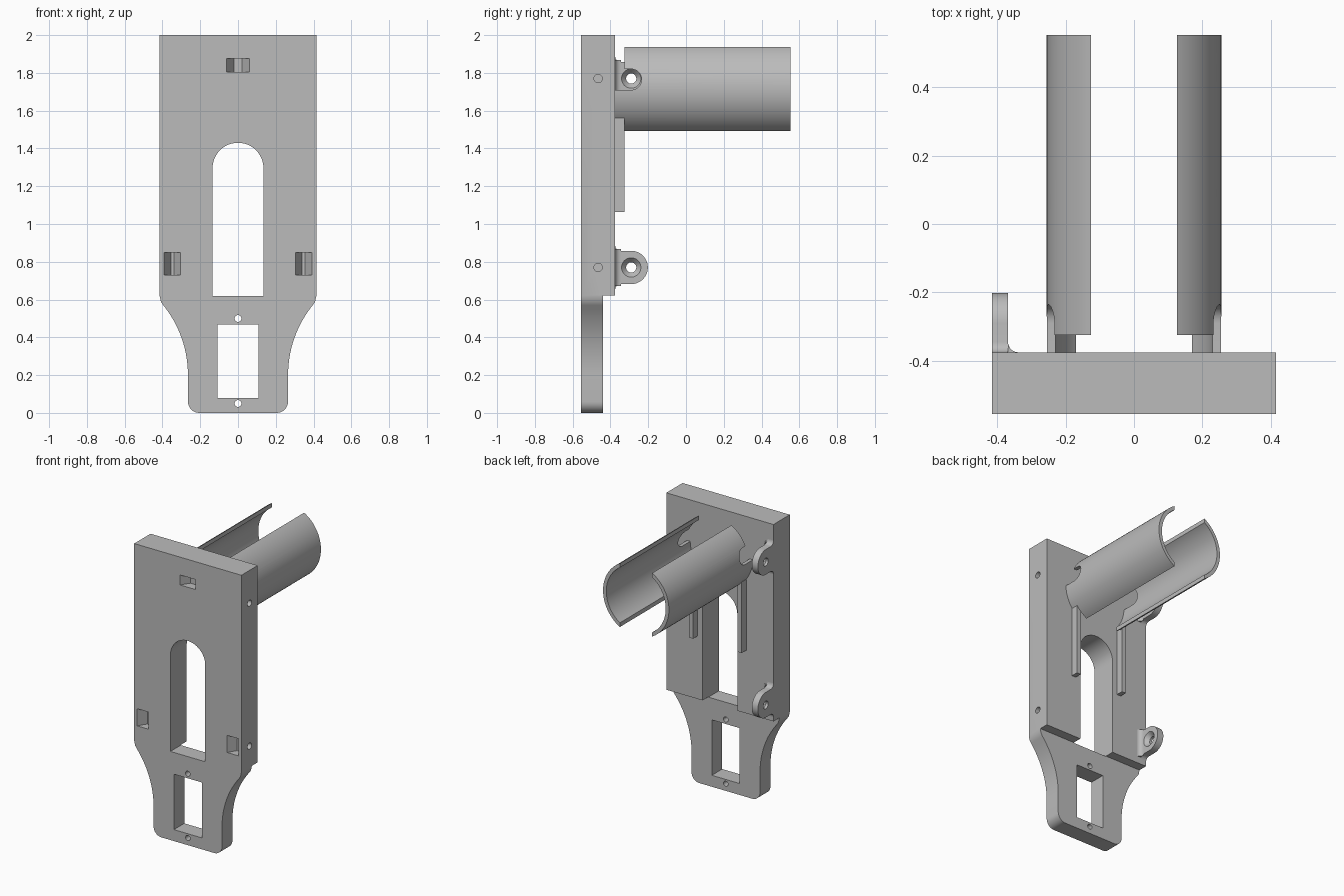
import bpy, bmesh
from math import cos, sin, acos, asin, pi

if "Cube" in bpy.data.objects:
    bpy.data.objects.remove(bpy.data.objects["Cube"])

GREY = (0.5, 0.5, 0.5, 1)
grey = bpy.data.materials.new("plain grey")
grey.use_nodes = True
grey.diffuse_color = GREY
grey.node_tree.nodes["Principled BSDF"].inputs["Base Color"].default_value = GREY

FRONT, STEP, BACK = -0.555, -0.44, -0.375
PLACE = {"x": lambda a, b, t: (t, a, b),
         "y": lambda a, b, t: (a, t, b),
         "z": lambda a, b, t: (a, b, t)}


def loft(name, ends, axis):
    """Solid between two matching outlines, given as (position, points)."""
    bm = bmesh.new()
    rings = [[bm.verts.new(PLACE[axis](a, b, t)) for a, b in pts] for t, pts in ends]
    n = len(rings[0])
    for r in rings:
        bm.faces.new(r)
    for i in range(n):
        j = (i + 1) % n
        bm.faces.new((rings[0][i], rings[0][j], rings[1][j], rings[1][i]))
    bmesh.ops.recalc_face_normals(bm, faces=bm.faces)
    mesh = bpy.data.meshes.new(name)
    bm.to_mesh(mesh)
    bm.free()
    mesh.materials.append(grey)
    ob = bpy.data.objects.new(name, mesh)
    bpy.context.collection.objects.link(ob)
    return ob


def prism(name, pts, axis, lo, hi):
    return loft(name, [(lo, pts), (hi, pts)], axis)


def rect(a0, a1, b0, b1):
    return [(a0, b0), (a1, b0), (a1, b1), (a0, b1)]


def arc(ca, cb, r, start, end, n=12):
    return [(ca + r * cos(start + (end - start) * i / n),
             cb + r * sin(start + (end - start) * i / n)) for i in range(n + 1)]


def circle(ca, cb, r, n=32):
    return arc(ca, cb, r, 0, 2 * pi, n)[:-1]


def cut(ob, cutters):
    for c in cutters:
        m = ob.modifiers.new("cut", "BOOLEAN")
        m.operation, m.solver, m.object = "DIFFERENCE", "EXACT", c
    bpy.context.view_layer.update()
    dg = bpy.context.evaluated_depsgraph_get()
    mesh = bpy.data.meshes.new_from_object(ob.evaluated_get(dg))
    ob.modifiers.clear()
    ob.data = mesh
    for c in cutters:
        bpy.data.objects.remove(c)


def smooth(ob):
    bpy.ops.object.select_all(action="DESELECT")
    ob.select_set(True)
    bpy.context.view_layer.objects.active = ob
    bpy.ops.object.shade_smooth_by_angle(angle=0.5)


# Back plate: wide top, concave flanks, narrow rounded foot
W, FOOT, R = 0.415, 0.265, 0.59
half = arc(FOOT - 0.06, 0.06, 0.06, -pi / 2, 0, 8)
half += arc(FOOT + R, 0.2, R, pi, pi - asin(0.37 / R), 16)
half += [(0.408, 0.588), (W, 0.62), (W, 2)]
plate = prism("back_plate", half + [(-x, z) for x, z in reversed(half)], "y", FRONT, BACK)

slot = [(-0.135, 0.62), (0.135, 0.62)] + arc(0, 1.295, 0.135, 0, pi, 24)
cutters = [prism("slot_cutter", slot, "y", -0.7, -0.2),
           prism("step_cutter", rect(-0.6, 0.6, -0.1, 0.622), "y", STEP, -0.2),
           prism("window_cutter", rect(-0.108, 0.108, 0.08, 0.468), "y", -0.7, -0.2)]
for z in (0.05, 0.5):
    cutters.append(prism("screw_cutter", circle(0, z, 0.018), "y", -0.7, -0.2))
for z in (0.77, 1.77):
    cutters.append(prism("pin_cutter", circle(-0.465, z, 0.022), "x", 0.28, 0.5))
# Nut pockets with sloping side walls
for x, w, floor, z0, z1 in ((0, 0.06, 0.022, 1.805, 1.875),
                            (-0.348, 0.044, 0.008, 0.73, 0.85),
                            (0.348, 0.044, 0.008, 0.73, 0.85)):
    pocket = [(x - w, FRONT), (x - floor, FRONT + 0.06), (x + floor, FRONT + 0.06),
              (x + w, FRONT), (x + w, FRONT - 0.05), (x - w, FRONT - 0.05)]
    cutters.append(prism("pocket_cutter", pocket, "z", z0, z1))
cut(plate, cutters)
smooth(plate)

# Two opposed cylindrical shells with support ribs
CZ, RO, RI, EDGE = 1.715, 0.255, 0.23, 0.125
ao, ai = acos(EDGE / RO), acos(EDGE / RI)
section = arc(0, CZ, RO, -ao, ao, 40) + arc(0, CZ, RI, ai, -ai, 40)
notch = [(-0.45, 1.71)] + arc(-0.29, 1.765, 0.055, -pi / 2, pi / 2, 20) + [(-0.45, 1.82)]
for side, s in (("left", 1), ("right", -1)):
    shell = prism(side + "_shell", [(s * x, z) for x, z in section], "y", BACK, 0.553)
    cut(shell, [prism("notch_cutter", notch, "x", -0.5, 0.5),
                prism("upper_cutter", rect(-0.5, -0.325, 1.75, 2.1), "x", -0.5, 0.5),
                prism("lower_cutter", rect(-0.5, -0.325, 1.3, 1.56), "x", -0.5, 0.5)])
    smooth(shell)
    x0, x1 = sorted((s * 0.172, s * 0.204))
    prism(side + "_rib", rect(x0, x1, BACK, -0.325), "z", 1.063, 1.56)

# Countersunk mounting lugs on one edge
LY, LR, F = -0.29, 0.088, 0.03
for name, z in (("lower", 0.77), ("upper", 1.77)):
    outline = arc(BACK + F, z - LR - F, F, pi, pi / 2, 6)
    outline += arc(LY, z, LR, -pi / 2, pi / 2, 24)
    outline += arc(BACK + F, z + LR + F, F, -pi / 2, -pi, 6)
    lug = prism(name + "_lug", outline, "x", -W, -0.368)
    cut(lug, [prism("bore_cutter", circle(LY, z, 0.027), "x", -0.5, -0.3),
              loft("sink_cutter", [(-0.398, circle(LY, z, 0.026)),
                                   (-0.366, circle(LY, z, 0.053))], "x")])
    smooth(lug)
    fillet = [(-0.368, BACK)] + arc(-0.368 + F, BACK + F, F, pi, 1.5 * pi, 8)
    smooth(prism(name + "_lug_fillet", fillet, "z", z - LR - 0.01, z + LR + 0.01))
